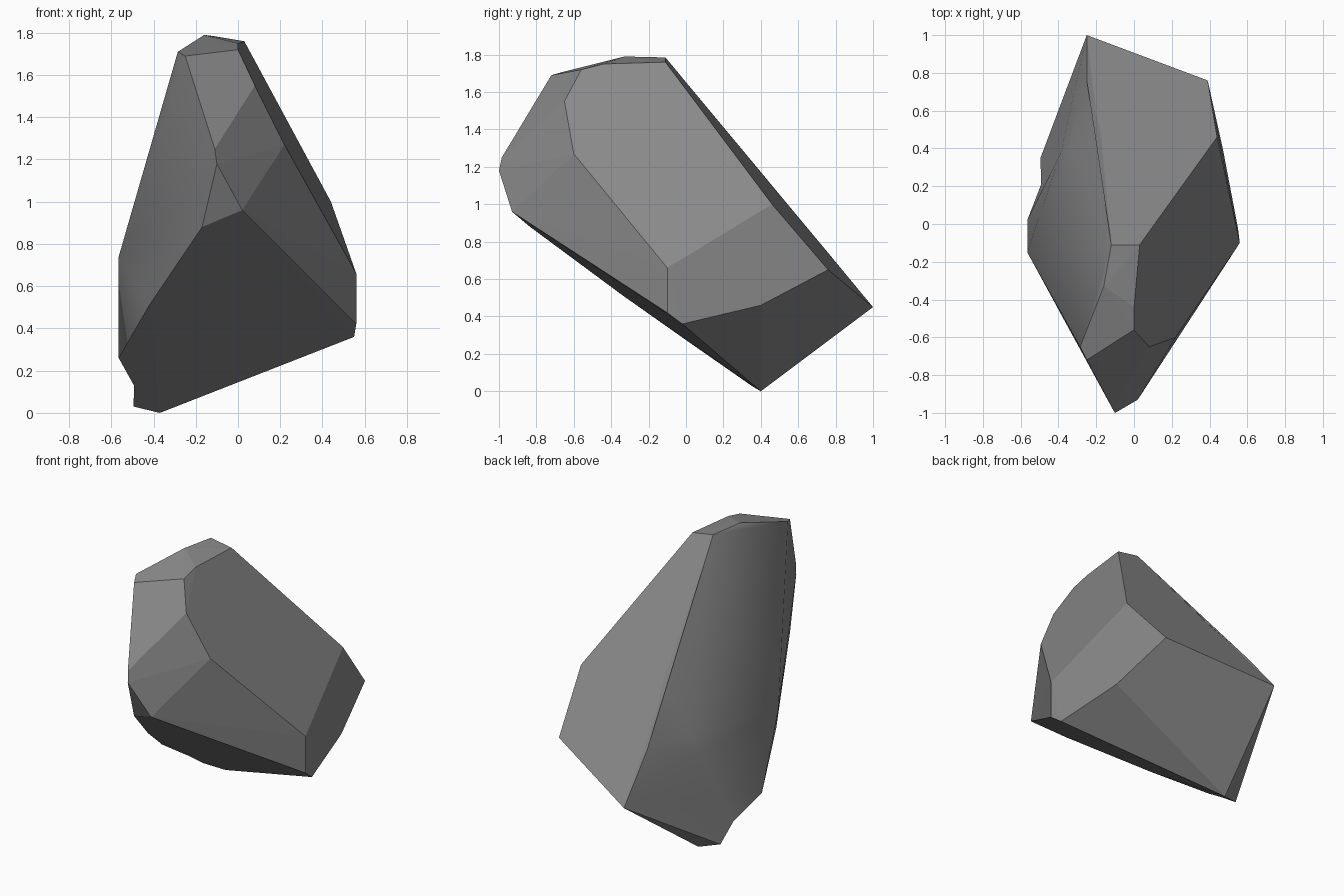
import bpy, bmesh
from mathutils import Vector

if "Cube" in bpy.data.objects:
    bpy.data.objects.remove(bpy.data.objects["Cube"])

# Corner points of the boulder, grouped by region
crown = [(-.12, -.11, 1.785), (.03, -.11, 1.76), (-.16, -.33, 1.79), (0, -.44, 1.75),
         (0, -.56, 1.72), (-.25, -.72, 1.69), (-.285, -.65, 1.71)]
nose = [(.08, -.65, 1.55), (.22, -.6, 1.27), (-.11, -.985, 1.25), (-.1, -1, 1.18),
        (.02, -.93, .96), (-.17, -.835, .88), (-.42, -.335, .51)]
right = [(.56, -.1, .66), (.56, -.1, .42), (.55, -.02, .36), (.47, .4, .46),
         (.44, .46, 1.0), (.39, .76, .65)]
back = [(-.25, 1, .45), (-.25, .76, .74), (-.19, .38, 1.195)]
left = [(-.565, -.15, .74), (-.565, .02, .26), (-.5, .25, .1), (-.495, .35, .03), (-.37, .4, 0)]

# Faceted body
bm = bmesh.new()
for p in crown + nose + right + back + left:
    bm.verts.new(p)
res = bmesh.ops.convex_hull(bm, input=bm.verts)
loose = [v for v in bm.verts if not v.link_faces]
bmesh.ops.delete(bm, geom=loose, context='VERTS')
bmesh.ops.recalc_face_normals(bm, faces=bm.faces)
bmesh.ops.dissolve_limit(bm, angle_limit=.03, verts=bm.verts, edges=bm.edges)


def is_left(f):
    return f.normal.x < -.6


# Shallow groove down the left side
faces = [f for f in bm.faces if is_left(f)]
bmesh.ops.triangulate(bm, faces=faces)
faces = [f for f in bm.faces if is_left(f)]
edges = list({e for f in faces for e in f.edges})
verts = list({v for f in faces for v in f.verts})
cut = bmesh.ops.bisect_plane(bm, geom=verts + edges + faces, dist=1e-4,
                             plane_co=Vector((-.16, .48, 1.07)),
                             plane_no=Vector((.311, .886, -.375)).normalized())
for v in cut['geom_cut']:
    if isinstance(v, bmesh.types.BMVert):
        v.co.x += .033
bm.normal_update()

# The worn left side is smooth, every other facet is flat
for f in bm.faces:
    f.smooth = is_left(f)

mesh = bpy.data.meshes.new("boulder")
bm.to_mesh(mesh)
bm.free()
boulder = bpy.data.objects.new("boulder", mesh)
bpy.context.collection.objects.link(boulder)

stone = bpy.data.materials.new("grey stone")
stone.diffuse_color = (.25, .25, .25, 1)
stone.use_nodes = True
stone.node_tree.nodes["Principled BSDF"].inputs["Base Color"].default_value = stone.diffuse_color
mesh.materials.append(stone)
